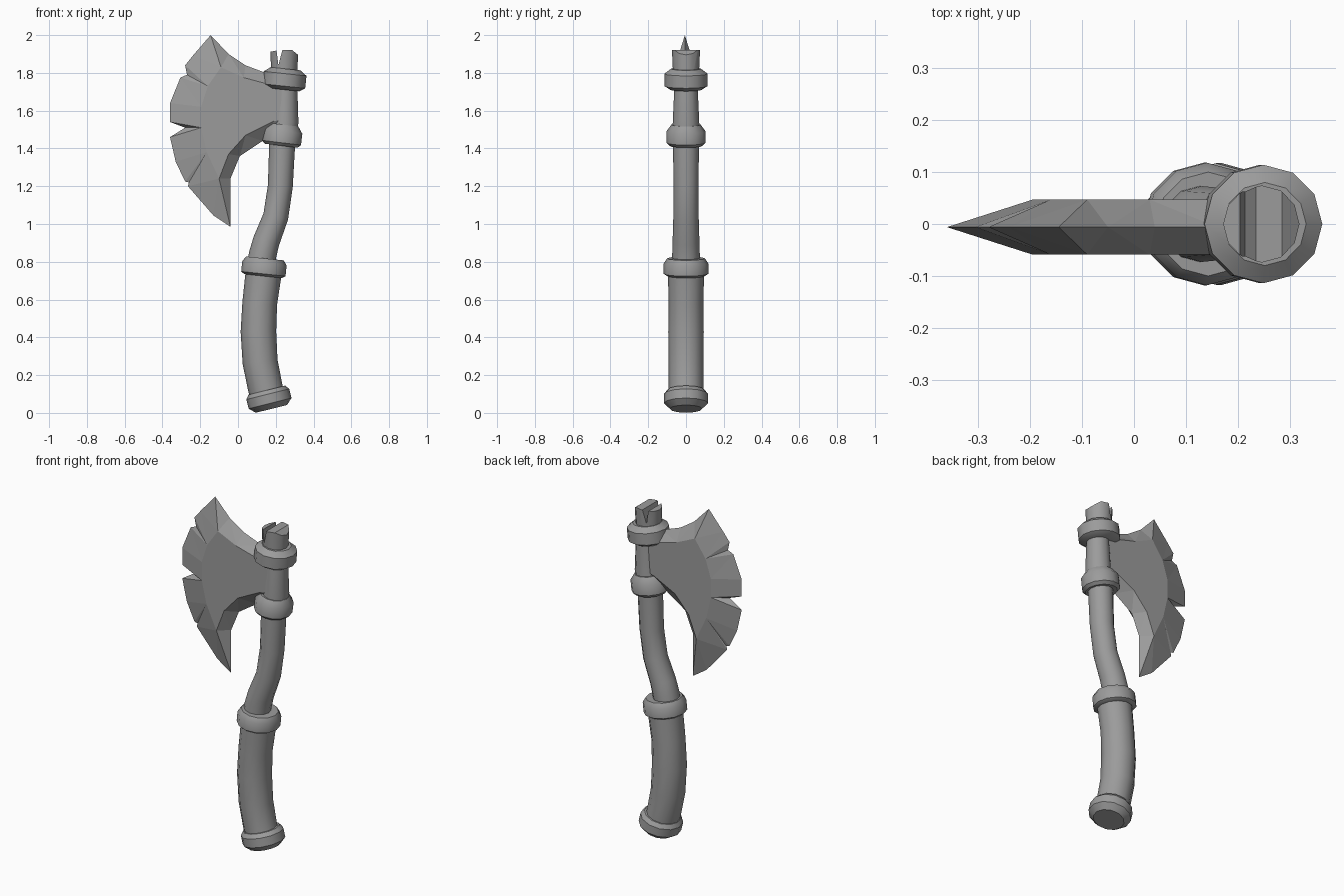
import bpy, bmesh, math
from mathutils import Vector

cube = bpy.data.objects.get("Cube")
if cube:
    bpy.data.objects.remove(cube, do_unlink=True)

GREY = (0.33, 0.33, 0.33, 1)
grey = bpy.data.materials.new("worn grey")
grey.use_nodes = True
grey.diffuse_color = GREY
grey.node_tree.nodes["Principled BSDF"].inputs["Base Color"].default_value = GREY
SIDES = 12


def finish(bm, name, smooth=True):
    """Turn a bmesh into a named, coloured object."""
    bmesh.ops.remove_doubles(bm, verts=bm.verts, dist=0.0005)
    bmesh.ops.recalc_face_normals(bm, faces=bm.faces)
    mesh = bpy.data.meshes.new(name)
    bm.to_mesh(mesh)
    bm.free()
    mesh.materials.append(grey)
    obj = bpy.data.objects.new(name, mesh)
    bpy.context.collection.objects.link(obj)
    bpy.ops.object.select_all(action='DESELECT')
    obj.select_set(True)
    bpy.context.view_layer.objects.active = obj
    if smooth:
        bpy.ops.object.shade_smooth_by_angle(angle=math.radians(35))
    return obj


def skin(name, rings):
    """Skin round rings, each given as (centre, axis, radius), and cap both ends."""
    bm = bmesh.new()
    loops = []
    for centre, axis, radius in rings:
        axis = axis.normalized()
        side = Vector((axis.z, 0, -axis.x))
        loop = []
        for i in range(SIDES):
            a = math.tau * i / SIDES
            offset = side * math.cos(a) + Vector((0, math.sin(a), 0))
            loop.append(bm.verts.new(centre + offset * radius))
        loops.append(loop)
    for low, high in zip(loops, loops[1:]):
        for i in range(SIDES):
            j = (i + 1) % SIDES
            bm.faces.new((low[i], low[j], high[j], high[i]))
    bm.faces.new(loops[0])
    bm.faces.new(loops[-1])
    return finish(bm, name)


def bent_tube(name, path):
    """Tube through (x, z, radius) points, with rings square to the path."""
    pts = [Vector((x, 0, z)) for x, z, r in path]
    last = len(pts) - 1
    rings = []
    for i, p in enumerate(pts):
        axis = pts[min(i + 1, last)] - pts[max(i - 1, 0)]
        rings.append((p, axis, path[i][2]))
    return skin(name, rings)


def collar(name, x, z, lean, profile):
    """Turned ring from (radius, height) points, leaning towards +x in degrees."""
    lean = math.radians(lean)
    axis = Vector((math.sin(lean), 0, math.cos(lean)))
    centre = Vector((x, 0, z))
    return skin(name, [(centre + axis * h, axis, r) for r, h in profile])


# Handle: thick curved grip, thin bent shaft, straight head section
bent_tube("grip", [(.16, .08, .092), (.145, .13, .092), (.117, .27, .093),
                   (.108, .43, .094), (.115, .58, .092), (.138, .76, .096)])
bent_tube("shaft", [(.12, .78, .073), (.131, .84, .073), (.15, .91, .071),
                    (.2, 1.04, .067), (.224, 1.2, .066), (.235, 1.45, .069)])
bent_tube("head_shaft", [(.24, 1.48, .072), (.25, 1.54, .07), (.253, 1.76, .06)])

# Collars and pommel
collar("pommel", .165, .07, -14,
       [(.085, -.05), (.117, -.02), (.117, .03), (.1, .052)])
collar("grip_collar", .138, .772, 6,
       [(.1, -.048), (.118, -.036), (.118, .02), (.1, .046)])
collar("lower_head_collar", .235, 1.47, 7,
       [(.088, -.056), (.104, -.04), (.104, .02), (.078, .056)])
collar("upper_head_collar", .246, 1.766, 6,
       [(.085, -.055), (.114, -.036), (.114, .03), (.08, .056)])

# Broken top stump, with a notch cut through it
stump = bent_tube("broken_stump", [(.244, 1.78, .068), (.246, 1.96, .076)])
bm = bmesh.new()
profile = [(.1, 1.9), (.204, 1.918), (.214, 1.84), (.235, 1.922),
           (.285, 1.922), (.4, 1.83), (.4, 2.1), (.1, 2.1)]
face = bm.faces.new([bm.verts.new((x, -.2, z)) for x, z in profile])
moved = bmesh.ops.extrude_face_region(bm, geom=[face])["geom"]
bmesh.ops.translate(bm, vec=(0, .4, 0),
                    verts=[v for v in moved if isinstance(v, bmesh.types.BMVert)])
cutter = finish(bm, "stump_cutter", False)
cutter.hide_render = True
cut = stump.modifiers.new("break", 'BOOLEAN')
cut.operation = 'DIFFERENCE'
cut.solver = 'EXACT'
cut.object = cutter
bpy.ops.object.select_all(action='DESELECT')
stump.select_set(True)
bpy.context.view_layer.objects.active = stump
bpy.ops.object.modifier_apply(modifier=cut.name)
bpy.data.objects.remove(cutter, do_unlink=True)

# Blade: a chipped rim on the centre plane around two raised flat cheeks.
# Each cheek corner is followed by the rim points that fan out from it.
BLADE = [
    ((-.09, 1.83), [(-.145, 2.0), (-.24, 1.89)]),
    ((-.16, 1.73), [(-.28, 1.84), (-.27, 1.79), (-.305, 1.775)]),
    ((-.195, 1.62), [(-.36, 1.64), (-.36, 1.54)]),
    ((-.195, 1.51), [(-.28, 1.51), (-.36, 1.46)]),
    ((-.165, 1.38), [(-.33, 1.33), (-.28, 1.225), (-.26, 1.22), (-.265, 1.2)]),
    ((-.1, 1.24), [(-.13, 1.045), (-.04, .985), (-.04, 1.24)]),
    ((-.05, 1.37), [(.01, 1.36)]),
    ((.04, 1.47), [(.13, 1.44)]),
    ((.19, 1.545), [(.23, 1.46)]),
    ((.23, 1.55), [(.24, 1.55)]),
    ((.23, 1.74), [(.24, 1.79)]),
    ((.16, 1.74), [(.16, 1.795)]),
    ((.03, 1.775), [(.04, 1.84), (-.05, 1.9)]),
]
MIDDLE, HALF = -.006, .053
bm = bmesh.new()
rims = [[bm.verts.new((x, MIDDLE, z)) for x, z in rim] for _, rim in BLADE]
for side in (-1, 1):
    cheek = [bm.verts.new((x, MIDDLE + side * HALF, z)) for (x, z), _ in BLADE]
    bm.faces.new(cheek)
    for i, fan in enumerate(rims):
        j = (i + 1) % len(rims)
        for a, b in zip(fan, fan[1:]):
            bm.faces.new((cheek[i], a, b))
        bm.faces.new((cheek[i], fan[-1], cheek[j]))
        bm.faces.new((cheek[j], fan[-1], rims[j][0]))
finish(bm, "blade", False)
